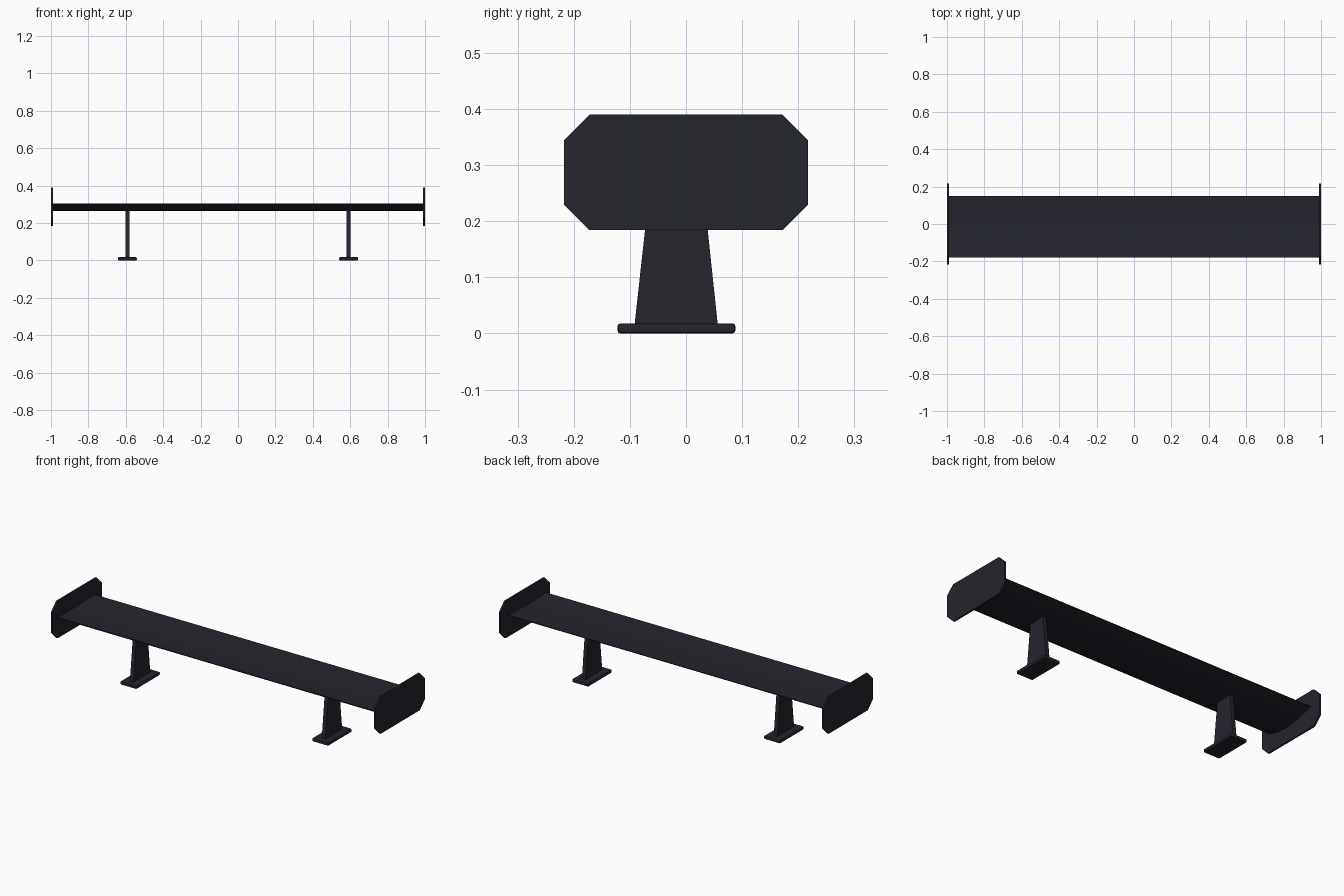
import bpy, bmesh, math

if "Cube" in bpy.data.objects:
    bpy.data.objects.remove(bpy.data.objects["Cube"])


def material(name, rgb):
    m = bpy.data.materials.new(name)
    m.diffuse_color = (*rgb, 1)
    m.use_nodes = True
    m.node_tree.nodes["Principled BSDF"].inputs["Base Color"].default_value = m.diffuse_color
    return m


CARBON = material("dark carbon", (0.018, 0.018, 0.027))
PLATE = material("end plate black", (0.017, 0.019, 0.026))


def extrude_profile(name, points, x0, x1, mat, smooth=False):
    """Extrude a (y, z) outline along x."""
    bm = bmesh.new()
    rings = [[bm.verts.new((x, y, z)) for y, z in points] for x in (x0, x1)]
    n = len(points)
    bm.faces.new(rings[0])
    bm.faces.new(rings[1][::-1])
    for i in range(n):
        j = (i + 1) % n
        bm.faces.new((rings[0][j], rings[0][i], rings[1][i], rings[1][j]))
    bmesh.ops.recalc_face_normals(bm, faces=bm.faces)
    me = bpy.data.meshes.new(name)
    bm.to_mesh(me)
    bm.free()
    me.materials.append(mat)
    ob = bpy.data.objects.new(name, me)
    bpy.context.collection.objects.link(ob)
    if smooth:
        bpy.ops.object.select_all(action='DESELECT')
        bpy.context.view_layer.objects.active = ob
        ob.select_set(True)
        bpy.ops.object.shade_smooth_by_angle(angle=math.radians(35))
    return ob


# Wing blade: inverted airfoil, slightly hollow top and bulging belly
N = 16
ys = [-0.18 + 0.33 * (1 - math.cos(math.pi * i / N)) / 2 for i in range(N + 1)]


def bulge(y):
    t = (y + 0.18) / 0.33
    return math.sin(math.pi * t ** 0.8)


top = [(y, 0.305 - 0.007 * bulge(y)) for y in ys]
belly = [(y, 0.301 - 0.036 * bulge(y)) for y in reversed(ys)]
extrude_profile("wing_blade", top + belly, -0.993, 0.993, CARBON, smooth=True)

# End plates: rectangles with clipped corners
a, b, c = 0.217, 0.172, 0.045
lo, hi = 0.184, 0.39
octagon = [(-a, lo + c), (-b, lo), (b, lo), (a, lo + c),
           (a, hi - c), (b, hi), (-b, hi), (-a, hi - c)]

# Tapered uprights and mounting feet
upright = [(-0.092, 0.012), (0.057, 0.012), (0.028, 0.285), (-0.062, 0.285)]
foot = [(-0.122, 0), (0.088, 0), (0.088, 0.018), (-0.122, 0.018)]

for side, s in (("left", -1), ("right", 1)):
    extrude_profile(side + "_end_plate", octagon, s * 0.99, s * 1.0, PLATE)
    extrude_profile(side + "_upright", upright, s * 0.58, s * 0.602, CARBON)
    ob = extrude_profile(side + "_foot", foot, s * 0.541, s * 0.641, CARBON)
    bev = ob.modifiers.new("soft edges", 'BEVEL')
    bev.width = 0.005
    bev.segments = 2
